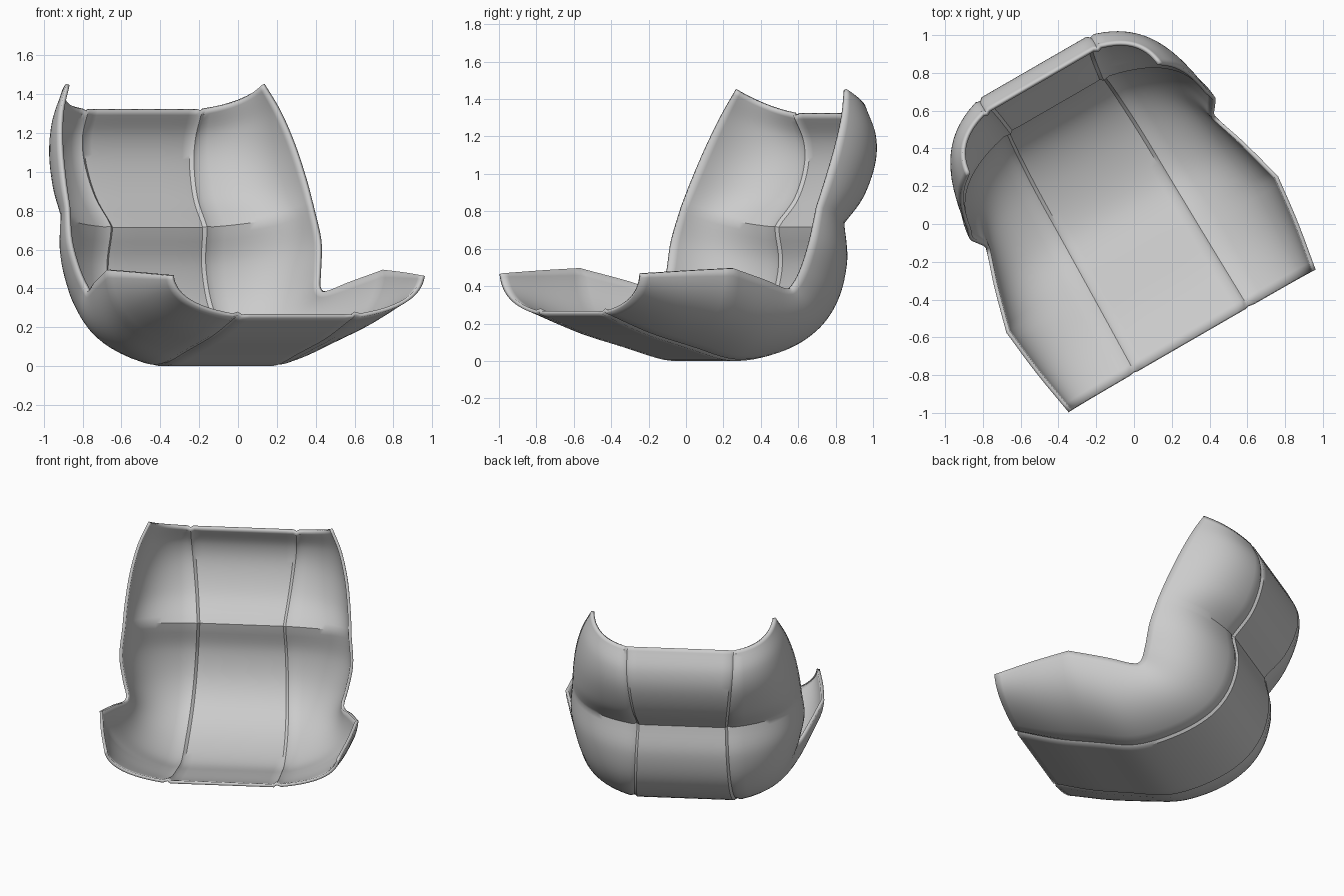
import bpy, bmesh, math
from mathutils import Vector

if "Cube" in bpy.data.objects:
    bpy.data.objects.remove(bpy.data.objects["Cube"])

# Stations from front lip to top of back:
# (panel v, panel z, panel half width), (rim half width, rim v, rim z)
stations = [
    ((-.685, .255, .35), (.755, -.69, .47)),
    ((-.42, .15, .345), (.80, -.42, .487)),
    ((-.16, .075, .34), (.83, -.16, .50)),
    ((.12, .006, .335), (.765, .08, .437)),
    ((.40, .045, .33), (.715, .23, .393)),
    ((.62, .15, .32), (.70, .285, .41)),
    ((.75, .31, .31), (.725, .325, .50)),
    ((.80, .52, .30), (.75, .365, .65)),
    ((.77, .715, .29), (.735, .418, .83)),
    ((.90, .86, .31), (.725, .475, .97)),
    ((.975, 1.04, .33), (.70, .55, 1.15)),
    ((.978, 1.19, .34), (.655, .62, 1.32)),
    ((.915, 1.33, .34), (.59, .675, 1.46)),
]
BREAKS = [0, 2, 8, 12]      # front lip, under-knee fold, waist fold, top
STEPS = 6


def spline(pts):
    """Catmull-Rom through one smooth run of points."""
    p = [pts[0] * 2 - pts[1]] + pts + [pts[-1] * 2 - pts[-2]]
    out = []
    for i in range(1, len(p) - 2):
        a, b, c, d = p[i - 1:i + 3]
        for k in range(STEPS):
            t = k / STEPS
            out.append(.5 * (2 * b + (c - a) * t + (2 * a - 5 * b + 4 * c - d) * t * t
                             + (3 * b - a - 3 * c + d) * t ** 3))
    return out + [pts[-1]]


def dense(which):
    src = [Vector(s[which]) for s in stations]
    out = []
    for a, b in zip(BREAKS, BREAKS[1:]):
        run = spline(src[a:b + 1])
        out += run if not out else run[1:]
    return out


panel, rim = dense(0), dense(1)


def half_section(c, r, inward):
    """Flat centre panel, shallow seam groove, then rounded side wing."""
    seam = Vector((c.z, c.x, c.y))
    ctrl = seam.lerp(r, .22)
    ctrl.x = r.x * .97
    pts = [Vector((c.z * f, c.x, c.y)) for f in (0, .4, .8, .95)]
    pts.append(seam + inward * .014)
    for t in [.04] + [k / 16 for k in range(2, 17)]:
        pts.append(seam * (1 - t) ** 2 + ctrl * 2 * t * (1 - t) + r * t * t)
    return pts


# Shell surface
bm = bmesh.new()
rows = []
for i, (c, r) in enumerate(zip(panel, rim)):
    d = panel[min(i + 1, len(panel) - 1)] - panel[max(i - 1, 0)]
    inward = Vector((0, -d.y, d.x)).normalized()
    half = half_section(c, r, inward)
    full = [Vector((-p.x, p.y, p.z)) for p in half[:0:-1]] + half
    rows.append([bm.verts.new(p) for p in full])
for a, b in zip(rows, rows[1:]):
    for j in range(len(a) - 1):
        bm.faces.new((a[j], b[j], b[j + 1], a[j + 1]))
low = min(v.co.z for v in bm.verts)
for v in bm.verts:
    v.co.z -= low
mesh = bpy.data.meshes.new("seat_shell")
bm.to_mesh(mesh)
bm.free()
shell = bpy.data.objects.new("seat_shell", mesh)
bpy.context.collection.objects.link(shell)

# Thin wall, turned to face the front right
solid = shell.modifiers.new("wall", 'SOLIDIFY')
solid.thickness = .02
solid.offset = -1
shell.rotation_euler.z = math.radians(30)
shell.location = (-.037, -.022, 0)

bpy.context.view_layer.objects.active = shell
shell.select_set(True)
bpy.ops.object.shade_smooth_by_angle(angle=math.radians(40))
